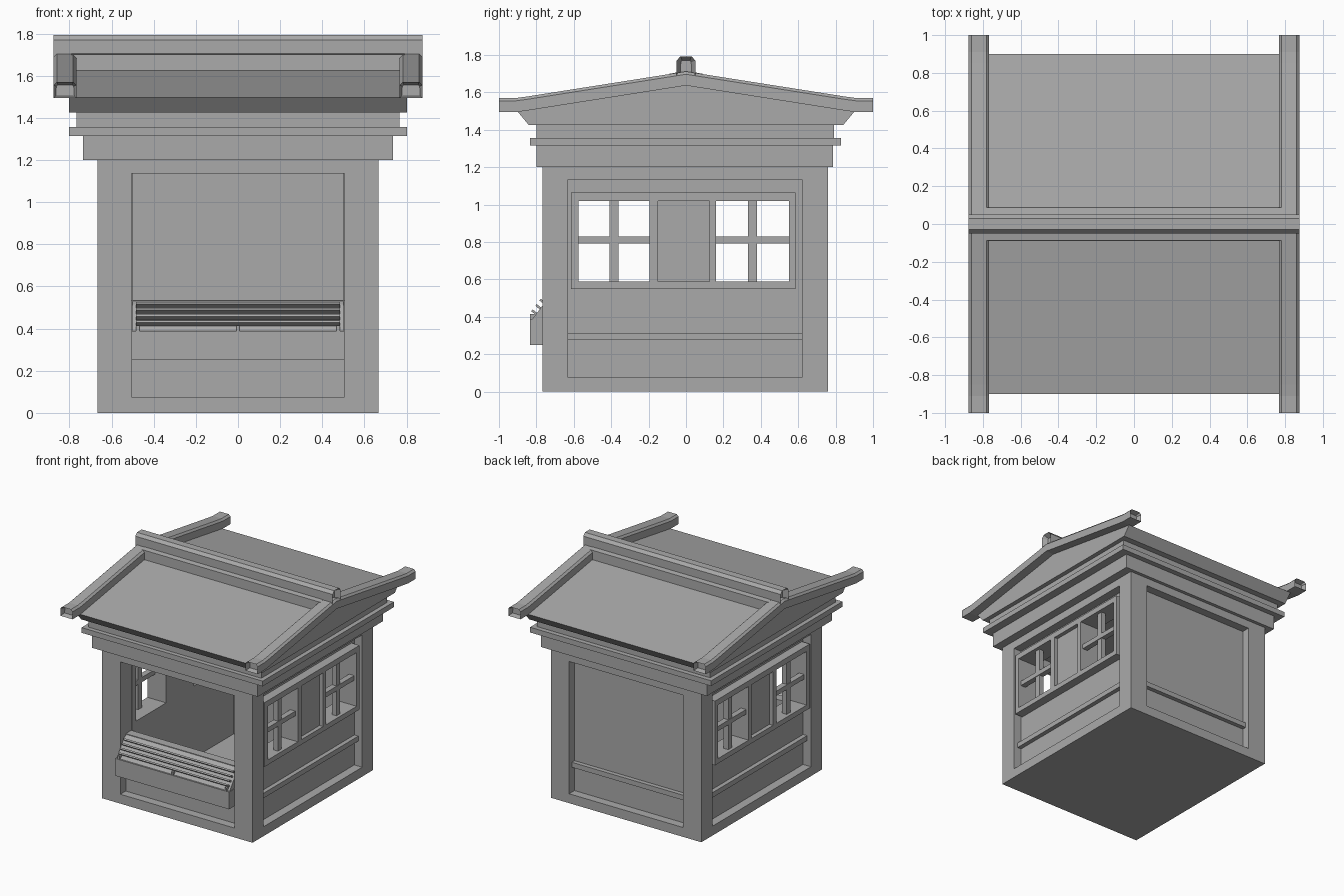
import bpy, bmesh
from mathutils import Vector

cube = bpy.data.objects.get("Cube")
if cube:
    bpy.data.objects.remove(cube, do_unlink=True)

grey = bpy.data.materials.new("plain_grey")
grey.use_nodes = True
grey.diffuse_color = (0.4, 0.4, 0.4, 1)
grey.node_tree.nodes["Principled BSDF"].inputs["Base Color"].default_value = (0.4, 0.4, 0.4, 1)


def finish(name, bm):
    bmesh.ops.recalc_face_normals(bm, faces=bm.faces)
    mesh = bpy.data.meshes.new(name)
    bm.to_mesh(mesh)
    bm.free()
    mesh.materials.append(grey)
    obj = bpy.data.objects.new(name, mesh)
    bpy.context.collection.objects.link(obj)
    return obj


def add_box(bm, x, y, z):
    v = bmesh.ops.create_cube(bm, size=1)["verts"]
    for p in v:
        p.co = Vector([(r[0] + r[1]) / 2 + c * (r[1] - r[0]) for c, r in zip(p.co, (x, y, z))])


def boxes(name, items, mirror=False):
    bm = bmesh.new()
    for x, y, z in items:
        add_box(bm, x, y, z)
        if mirror:
            add_box(bm, (-x[1], -x[0]), y, z)
    return finish(name, bm)


def loft(name, rings, recess=None):
    """Skin matching rings; optionally recess both end caps."""
    bm = bmesh.new()
    loops = [[bm.verts.new(p) for p in ring] for ring in rings]
    n = len(loops[0])
    for a, b in zip(loops, loops[1:]):
        for i in range(n):
            j = (i + 1) % n
            bm.faces.new((a[i], a[j], b[j], b[i]))
    caps = [bm.faces.new(loops[0]), bm.faces.new(loops[-1])]
    bmesh.ops.recalc_face_normals(bm, faces=bm.faces)
    if recess:
        bmesh.ops.inset_individual(bm, faces=caps, thickness=recess, depth=0)
        for f in caps:
            bmesh.ops.translate(bm, verts=f.verts, vec=-f.normal * 0.04)
    return finish(name, bm)


def prism(name, profile, x0, x1, recess=None):
    return loft(name, [[(x, y, z) for y, z in profile] for x in (x0, x1)], recess)


# Main body dimensions
OUT, IN, PANEL, POST = 0.667, 0.5, 0.597, 0.505
F, B = -0.768, 0.758
YF, YB = -0.63, 0.62
LOW, HIGH, TOP = 0.075, 1.135, 1.2

# Floor, posts and the rails that frame each recessed wall
boxes("floor", [((-OUT, OUT), (F, B), (0, 0.015))])
boxes("corner_posts", [((POST, OUT), y, (0, TOP)) for y in ((F, YF), (YB, B))], True)
for z, label in (((0, LOW), "bottom"), ((HIGH, TOP), "top")):
    boxes(label + "_side_rails", [((IN, OUT), (YF, YB), z)], True)
    boxes(label + "_end_rails", [((-POST, POST), y, z) for y in ((F, -0.7), (0.69, B))])

# Back and front walls
boxes("back_wall", [((-POST, POST), (0.66, 0.69), (0, TOP))])
boxes("back_rail", [((-POST, POST), (0.69, 0.725), (0.275, 0.315))])
boxes("front_low_wall", [((-POST, POST), (-0.7, -0.63), (0, 0.535))])

# Side walls with two window holes each
WINDOWS = ((-0.575, -0.195), (0.16, 0.55))
SILL, HEAD = 0.59, 1.02
w0, w1 = WINDOWS
side = (IN, PANEL)
boxes("side_walls", [
    (side, (YF, 0.66), (0, SILL)),
    (side, (YF, 0.66), (HEAD, TOP)),
    (side, (YF, w0[0]), (SILL, HEAD)),
    (side, (w0[1], w1[0]), (SILL, HEAD)),
    (side, (w1[1], 0.66), (SILL, HEAD))], True)
boxes("side_rails", [((PANEL, 0.632), (YF, YB), (0.275, 0.315))], True)

# Window frames, middle panels and crossed bars
frame, FY = (PANEL, OUT), (-0.615, 0.585)
boxes("window_frames", [
    (frame, FY, (0.55, SILL)),
    (frame, FY, (HEAD, 1.065)),
    (frame, (FY[0], w0[0]), (SILL, HEAD)),
    (frame, (w0[1], -0.15), (SILL, HEAD)),
    (frame, (0.125, w1[0]), (SILL, HEAD)),
    (frame, (w1[1], FY[1]), (SILL, HEAD))], True)
boxes("window_middle_panels", [((PANEL, 0.635), (-0.15, 0.125), (SILL, HEAD))], True)
bars = []
for a, b in WINDOWS:
    mid = (a + b) / 2
    bars.append(((0.6, 0.64), (mid - 0.024, mid + 0.024), (SILL, HEAD)))
    bars.append(((0.6, 0.645), (a, b), (0.792, 0.83)))
boxes("window_bars", bars, True)

# Front counter with a sloping slatted rack
prism("counter_box", [(-0.7, 0.25), (-0.835, 0.25), (-0.835, 0.388), (-0.7, 0.388)], -POST, POST)
prism("rack_board", [(-0.7, 0.388), (-0.822, 0.388), (-0.725, 0.515), (-0.7, 0.53)], -0.5, 0.5)
along = Vector((0.097, 0.127)).normalized()
outward = Vector((-along.y, along.x))
for i in range(4):
    base = Vector((-0.822, 0.388)) + along * (0.03 + i * 0.036)
    corners = [base, base + along * 0.012, base + along * 0.012 + outward * 0.03, base + outward * 0.03]
    prism("rack_slat", corners, -0.485, 0.485)
boxes("rack_pins", [((x - 0.008, x + 0.008), (-0.833, -0.8), (0.388, 0.415)) for x in (-0.475, 0, 0.475)])

# Stepped cornice
for name, hx, y, z in (("cornice_lower", 0.735, (-0.8, 0.785), (TOP, 1.315)),
                       ("cornice_ledge", 0.803, (-0.835, 0.828), (1.315, 1.357)),
                       ("cornice_upper", 0.767, (-0.8, 0.79), (1.357, 1.425))):
    boxes(name, [((-hx, hx), y, z)])

# Gabled roof with undercut eaves
prism("roof", [(-0.84, 1.425), (-0.9, 1.497), (0, 1.64), (0.9, 1.497), (0.84, 1.425)], -0.803, 0.803)
prism("ridge_base", [(-0.09, 1.6), (-0.088, 1.7), (0, 1.715), (0.088, 1.7), (0.09, 1.6)], -0.79, 0.79)

# Ridge cap with recessed ends
prism("ridge_cap", [(-0.05, 1.655), (-0.05, 1.77), (-0.03, 1.793), (0.03, 1.793), (0.05, 1.77), (0.05, 1.655)],
      -0.875, 0.875, 0.024)

# Cranked gable beams, flattening out at the eaves
half = [(1, 1.495), (0.91, 1.495), (0.85, 1.503)]
path = [(-y, z) for y, z in half] + [(0, 1.637)] + half[::-1]
section = [(0.767, 0), (0.767, 0.06), (0.782, 0.075), (0.86, 0.075), (0.875, 0.06), (0.875, 0)]
for name, s in (("left_gable_beam", 1), ("right_gable_beam", -1)):
    loft(name, [[(s * x, y, z + h) for x, h in section] for y, z in path], 0.014)
